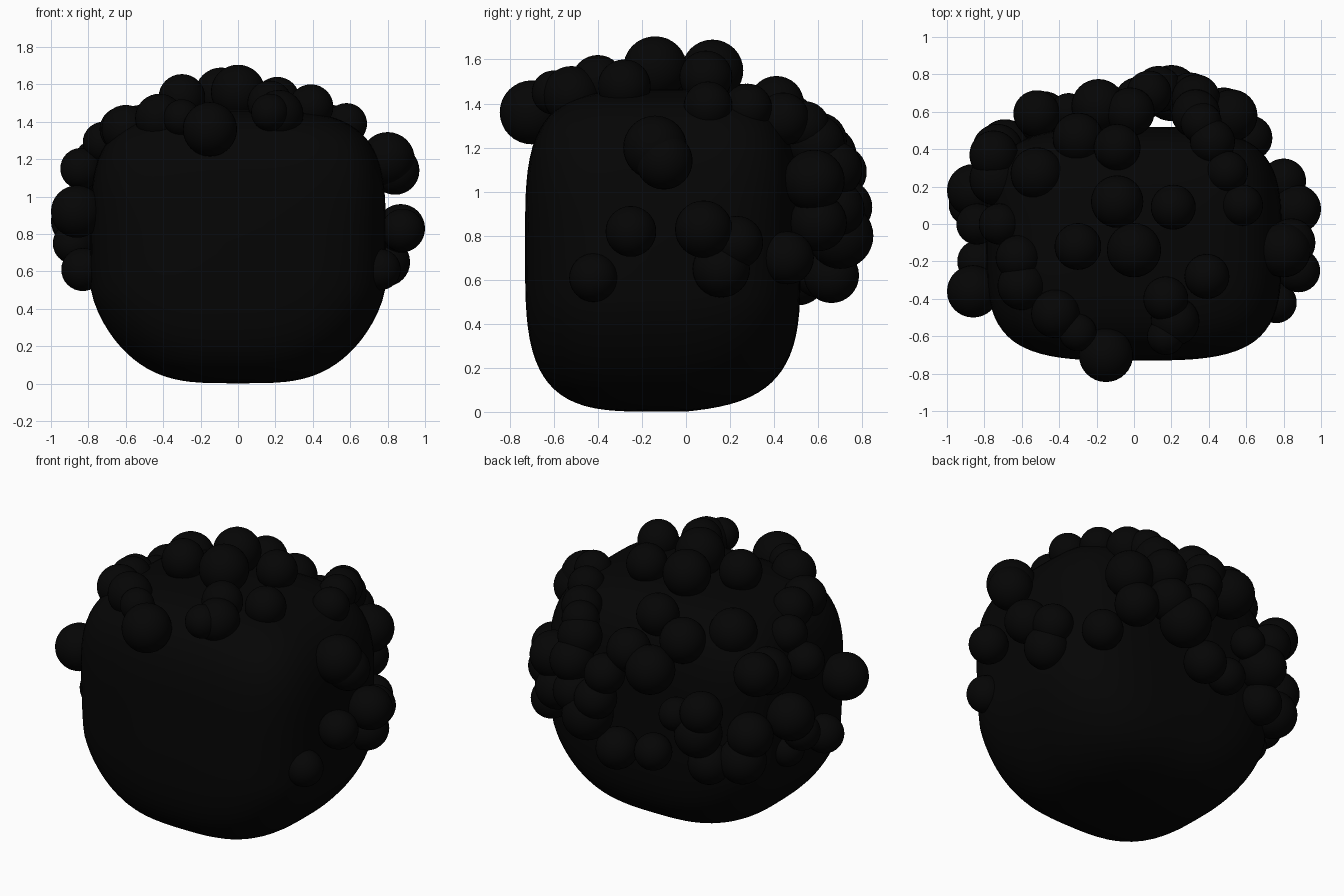
import bpy, bmesh
from mathutils import Vector, Matrix

black = bpy.data.materials.new("soft black")
black.diffuse_color = (0.0016, 0.0016, 0.0016, 1)


def finish(bm, name):
    mesh = bpy.data.meshes.new(name)
    bm.to_mesh(mesh)
    bm.free()
    for p in mesh.polygons:
        p.use_smooth = True
    mesh.materials.append(black)
    obj = bpy.data.objects.new(name, mesh)
    bpy.context.collection.objects.link(obj)
    return obj


# Head: cube rounded into a boxy superellipsoid, squarer in plan towards the top
CENTRE, SIZE, POWER = Vector((0, -0.105, 0.752)), (0.79, 0.625, 0.75), 3.7
bm = bmesh.new()
bmesh.ops.create_cube(bm, size=2)
bmesh.ops.subdivide_edges(bm, edges=bm.edges[:], cuts=23, use_grid_fill=True)
for v in bm.verts:
    x, y, z = v.co
    plan = 3.5 + 0.5 * z
    ring = (abs(x) ** plan + abs(y) ** plan) ** (1 / plan)
    norm = (ring ** POWER + abs(z) ** POWER) ** (1 / POWER)
    v.co = CENTRE + Vector([s * c / norm for s, c in zip(SIZE, v.co)])
    if z > 0:                                   # lower crown
        v.co.z = CENTRE.z + (v.co.z - CENTRE.z) * 0.95
    jaw = min(1, max(0, (0.5 - v.co.z) / 0.5))
    v.co.x *= 1 - 0.22 * jaw ** 1.3             # narrower jaw
    v.co.z += 0.1 * jaw * max(0, v.co.y)        # raised nape
finish(bm, "head")


# Curls: overlapping balls, (x, y, z, radius)
def curls(name, balls):
    bm = bmesh.new()
    for x, y, z, r in balls:
        bmesh.ops.create_uvsphere(bm, u_segments=32, v_segments=16, radius=r,
                                  matrix=Matrix.Translation((x, y, z)))
    finish(bm, name)


curls("forelock", [(-0.15, -0.70, 1.36, 0.145)])

curls("crown_curls", [
    (0, -0.14, 1.56, .145), (-.30, -.12, 1.53, .125), (-.09, .12, 1.55, .14),
    (.21, .09, 1.52, .12), (.39, -.28, 1.48, .12), (.17, -.40, 1.50, .12),
    (.22, -.52, 1.44, .13), (.17, -.60, 1.45, .10), (-.42, -.48, 1.42, .13),
    (-.30, -.58, 1.42, .10), (-.60, -.33, 1.36, .13), (-.62, -.18, 1.36, .12),
    (-.72, 0, 1.29, .11), (-.52, .27, 1.35, .14), (.58, .10, 1.39, .11),
    (.50, .28, 1.38, .11), (-.09, .41, 1.40, .125), (-.30, .46, 1.31, .135),
    (.42, .44, 1.33, .12)])

curls("right_curls", [
    (.80, -.14, 1.20, .145), (.84, -.10, 1.14, .13), (.87, .08, .83, .13),
    (.79, .16, .65, .13), (.80, .23, .77, .12), (.88, -.25, .82, .115),
    (.76, -.42, .61, .11), (.62, .46, .70, .12)])

curls("left_curls", [
    (-.86, -.36, .92, .14), (-.88, .10, .75, .11), (-.86, .18, .87, .14),
    (-.84, 0, 1.15, .11), (-.83, -.20, .61, .115), (-.78, .10, .61, .10),
    (-.74, .24, 1.15, .14), (-.75, .37, 1.18, .13), (-.73, .40, .80, .135),
    (-.69, .42, .64, .14)])

curls("back_curls", [
    (-.19, .63, 1.16, .145), (-.02, .60, 1.23, .13), (.08, .70, 1.09, .12),
    (.13, .72, .93, .125), (.20, .70, .80, .15), (.33, .59, 1.22, .13),
    (.36, .54, 1.30, .11), (.02, .66, .62, .125), (-.19, .60, .63, .11),
    (-.35, .60, .91, .10), (-.52, .59, .96, .125), (-.485, .57, .81, .14),
    (-.52, .51, .61, .125), (.52, .58, 1.05, .14), (.48, .60, .86, .13),
    (.33, .67, 1.10, .13), (.30, .68, .92, .13)])
